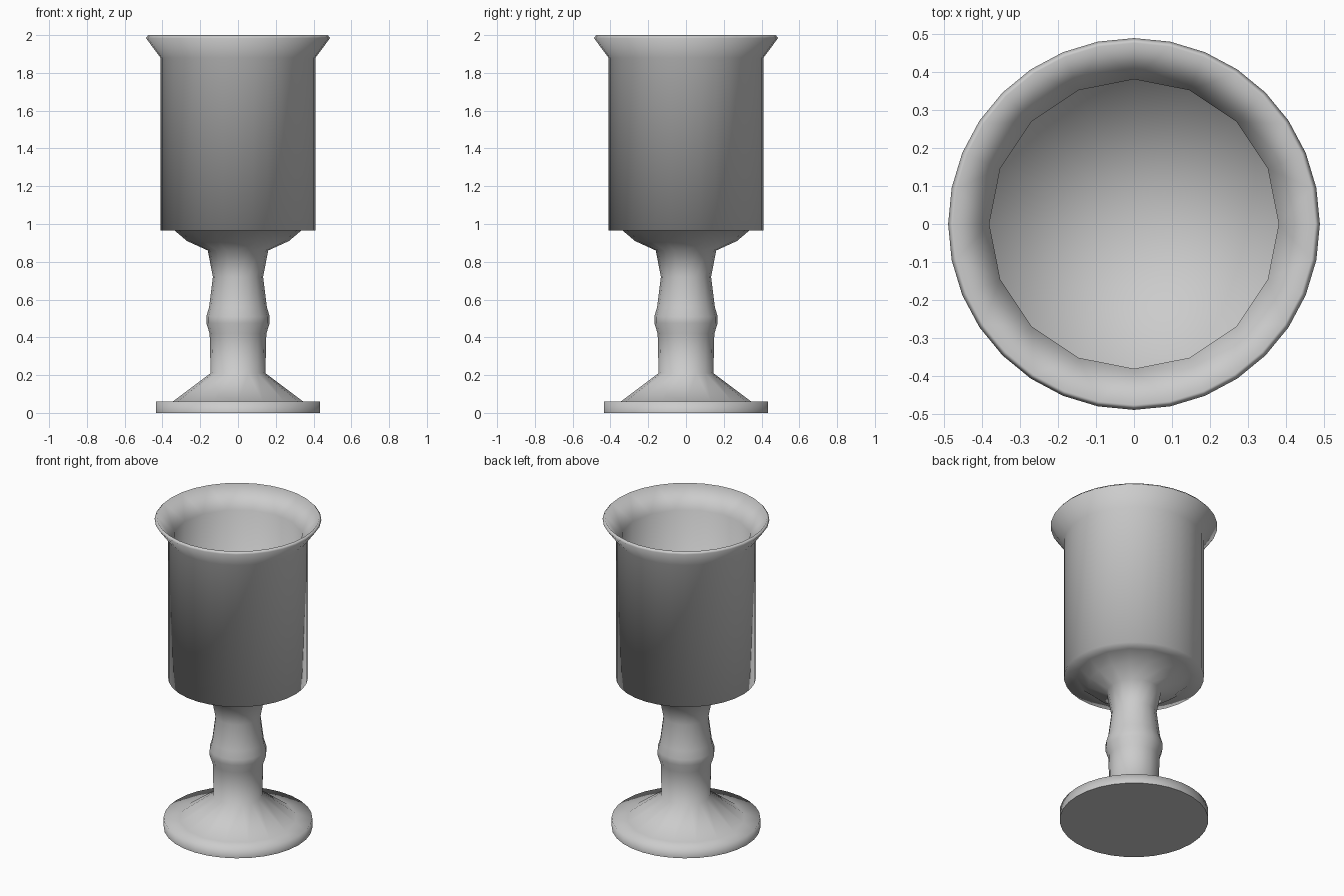
import bpy, bmesh
from math import cos, sin, tau

if "Cube" in bpy.data.objects:
    bpy.data.objects.remove(bpy.data.objects["Cube"])


def lathe(name, profile, angle=3.2):
    """Turn (radius, z, sides) rings round z; side counts may halve or double."""
    bm = bmesh.new()
    rings = []
    for r, z, n in profile:
        rings.append([bm.verts.new((r * cos(tau * i / n), r * sin(tau * i / n), z))
                      for i in range(n)])
    for a, b in zip(rings, rings[1:]):
        if len(a) == len(b):
            n = len(a)
            for i in range(n):
                j = (i + 1) % n
                if n == 1:
                    continue
                bm.faces.new((a[i], a[j], b[j], b[i]))
        elif len(a) == 1 or len(b) == 1:
            # fan to the centre point
            tip, ring = (a[0], b) if len(a) == 1 else (b[0], a)
            for i in range(len(ring)):
                bm.faces.new((tip, ring[i], ring[(i + 1) % len(ring)]))
        else:
            # triangles between a fine and a coarse ring
            fine, coarse = (a, b) if len(a) > len(b) else (b, a)
            m, c = len(fine), len(coarse)
            for i in range(c):
                f0, f1, f2 = fine[2 * i], fine[2 * i + 1], fine[(2 * i + 2) % m]
                c0, c1 = coarse[i], coarse[(i + 1) % c]
                bm.faces.new((f0, f1, c0))
                bm.faces.new((f1, c1, c0))
                bm.faces.new((f1, f2, c1))
    bmesh.ops.recalc_face_normals(bm, faces=bm.faces)
    for f in bm.faces:
        # the underside of the foot stays flat
        f.smooth = not all(v.co.z < 0.001 for v in f.verts)
    for e in bm.edges:
        if all(v.co.z < 0.001 for v in e.verts):
            e.smooth = False
    me = bpy.data.meshes.new(name)
    bm.to_mesh(me)
    bm.free()
    ob = bpy.data.objects.new(name, me)
    bpy.context.collection.objects.link(ob)
    return ob


# foot, stem, bowl, flared lip and hollow inside as one turned profile
lathe("goblet", [
    (0, 0, 1), (0.435, 0, 32), (0.435, 0.06, 32),                      # foot
    (0.345, 0.06, 16), (0.145, 0.21, 16), (0.15, 0.42, 16),            # stem
    (0.168, 0.475, 16), (0.168, 0.51, 16), (0.153, 0.56, 16),          # knop
    (0.133, 0.72, 16), (0.16, 0.86, 16),
    (0.27, 0.91, 16), (0.335, 0.965, 16),                              # bowl base
    (0.41, 0.965, 32), (0.41, 1.88, 32),                               # outer wall
    (0.488, 1.985, 32), (0.475, 2.0, 32),                              # lip
    (0.38, 1.87, 16), (0.38, 1.0, 16), (0, 0.98, 1),                   # inside
])
